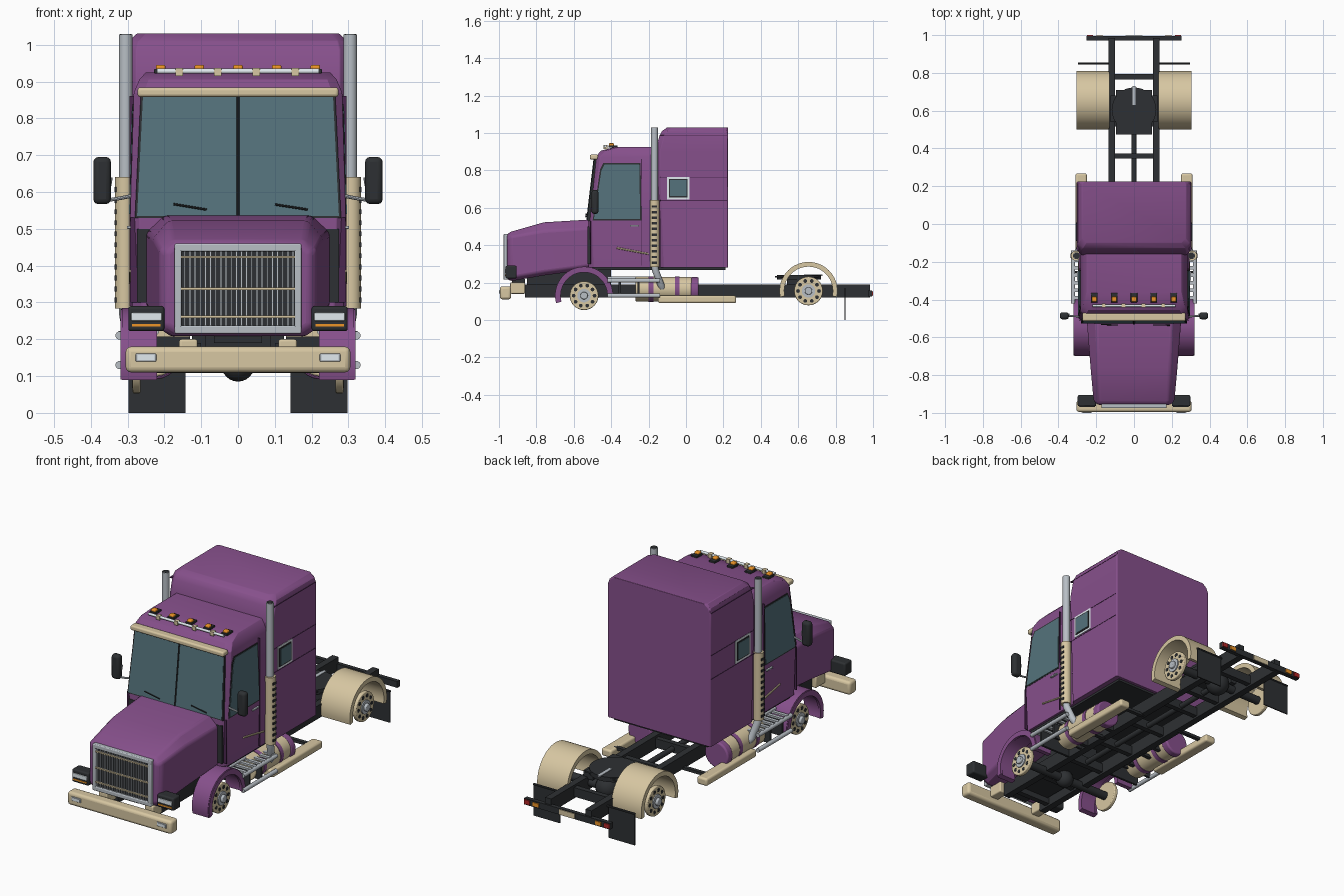
import bpy, bmesh
from math import sin, cos, pi, radians
from mathutils import Vector

if "Cube" in bpy.data.objects:
    bpy.data.objects.remove(bpy.data.objects["Cube"])

COL = dict(purple=(.24, .08, .26), seam=(.07, .02, .08), cream=(.68, .57, .36), black=(.027, .03, .033),
           grey=(.48, .52, .56), glass=(.09, .17, .2), orange=(.85, .3, .02), red=(.45, .02, .02),
           white=(.75, .82, .86))
MATS = {}
for key, c in COL.items():
    MATS[key] = bpy.data.materials.new(key)
    MATS[key].diffuse_color = (*c, 1)


def finish(name, bm, mat, mirror=False, bevel=0):
    bmesh.ops.recalc_face_normals(bm, faces=bm.faces)
    me = bpy.data.meshes.new(name)
    bm.to_mesh(me)
    bm.free()
    ob = bpy.data.objects.new(name, me)
    bpy.context.collection.objects.link(ob)
    me.materials.append(MATS[mat])
    if bevel:
        m = ob.modifiers.new("bevel", 'BEVEL')
        m.width, m.segments, m.limit_method, m.angle_limit = bevel, 3, 'ANGLE', radians(35)
    if mirror:
        ob.modifiers.new("mirror", 'MIRROR').use_mirror_merge = False
    return ob


def loft_into(bm, rings):
    vs = [[bm.verts.new(p) for p in r] for r in rings]
    n = len(vs[0])
    for a, b in zip(vs, vs[1:]):
        for i in range(n):
            bm.faces.new((a[i], a[(i + 1) % n], b[(i + 1) % n], b[i]))
    bm.faces.new(vs[0])
    bm.faces.new(vs[-1])


def loft(name, rings, mat, **kw):
    bm = bmesh.new()
    loft_into(bm, rings)
    return finish(name, bm, mat, **kw)


def prism(name, pts, off, mat, **kw):
    return loft(name, [pts, [tuple(Vector(p) + Vector(off)) for p in pts]], mat, **kw)


def boxes(name, mat, *dims, **kw):
    bm = bmesh.new()
    for x0, x1, y0, y1, z0, z1 in dims:
        loft_into(bm, [[(x0, y0, z), (x1, y0, z), (x1, y1, z), (x0, y1, z)] for z in (z0, z1)])
    return finish(name, bm, mat, **kw)


def rods(name, mat, paths, r, seg=20, **kw):
    bm = bmesh.new()
    for path in paths:
        P = [Vector(p) for p in path]
        rings = []
        for i, p in enumerate(P):
            d = (P[min(i + 1, len(P) - 1)] - P[max(i - 1, 0)]).normalized()
            u = d.orthogonal().normalized() if i == 0 else (u - d * u.dot(d)).normalized()
            v = d.cross(u)
            rings.append([p + (u * cos(2 * pi * k / seg) + v * sin(2 * pi * k / seg)) * r for k in range(seg)])
        loft_into(bm, rings)
    return finish(name, bm, mat, **kw)


def arch(name, y, z, r0, r1, x0, x1, a0, a1, mat):
    ang = [radians(a0 + (a1 - a0) * i / 28) for i in range(29)]
    rings = [[(x, y + r * cos(a), z + r * sin(a)) for x, r in ((x0, r0), (x1, r0), (x1, r1), (x0, r1))] for a in ang]
    return loft(name, rings, mat, mirror=True)


def deck(z, yf, yb, w, c=.025, cb=.004):
    return [(-w, yf + c, z), (-w + c, yf, z), (w - c, yf, z), (w, yf + c, z),
            (w, yb - cb, z), (w - cb, yb, z), (-w + cb, yb, z), (-w, yb - cb, z)]


# cab, sleeper and hood shells
loft("cab", [deck(.28, -.52, -.12, .287), deck(.535, -.525, -.12, .293), deck(.87, -.485, -.12, .283),
             deck(.905, -.455, -.12, .268), deck(.925, -.38, -.12, .25)], 'purple', bevel=.006)
loft("sleeper", [deck(.28, -.145, .225, .302), deck(.9, -.165, .225, .302), deck(.985, -.142, .225, .302),
                 deck(1.01, -.128, .225, .296, cb=.008), deck(1.03, -.1, .225, .275, cb=.012)], 'purple', bevel=.004)
boxes("cab_floor", 'black', (-.275, .275, -.5, .21, .268, .285))
HOOD = ((-.957, .195, .165, .22, .435, .458), (-.935, .214, .18, .208, .445, .472),
        (-.76, .23, .19, .238, .475, .522), (-.51, .25, .2, .272, .49, .537))
loft("hood", [[(-w + .03, y, zb), (-w, y, zb + .02), (-w, y, zs), (-wt, y, zt), (wt, y, zt), (w, y, zs),
               (w, y, zb + .02), (w - .03, y, zb)] for y, w, wt, zb, zs, zt in HOOD], 'purple', bevel=.01)
boxes("firewall_panel", 'black', (.24, .274, -.526, -.51, .3, .5), mirror=True)
boxes("sleeper_seams", 'seam', *[(.29, .3035, -.14, .22, z, z + .003) for z in (.637, .762, .985)], mirror=True)
boxes("door_seams", 'seam', (.27, .2945, -.238, -.235, .29, .86), (.27, .2915, -.512, -.509, .3, .53), mirror=True)

# windscreen, visor and wipers
screen = lambda s, y: [(-.274 - s, -.526 - y, .535 - s), (.274 + s, -.526 - y, .535 - s),
                       (.258 + s, -.487 - y, .862 + s), (-.258 - s, -.487 - y, .862 + s)]
prism("windscreen_seal", screen(.006, 0), (0, .02, 0), 'black')
prism("windscreen", screen(0, .002), (0, .02, 0), 'glass')
rods("windscreen_divider", 'black', [[(0, -.529, .535), (0, -.49, .865)]], .004, 8)
rods("wipers", 'black', [[(s - .17 if s else .1, -.534, .566), (s - .08 if s else .19, -.536, .552)] for s in (0, .001)][:1]
     + [[(-.175, -.532, .567), (-.085, -.535, .552)]], .003, 8)
boxes("sun_visor", 'cream', (-.273, .273, -.514, -.47, .858, .884), bevel=.008)

# roof marker lights
LX = (-.21, -.105, 0, .105, .21)
boxes("marker_bases", 'black', *[(x - .018, x + .018, -.415, -.365, .922, .934) for x in LX], bevel=.003)
boxes("marker_lights", 'orange', *[(x - .013, x + .013, -.412, -.385, .93, .945) for x in LX], bevel=.005)
rods("roof_light_bar", 'white', [[(-.22, -.432, .928), (.22, -.432, .928)]], .007, 12)
boxes("light_bar_clips", 'cream', *[(x + .04, x + .06, -.442, -.42, .915, .936) for x in LX[:4]])

# door windows, sleeper windows, trim
def door_glass(s, x):
    return [(x + .293, -.492 - s, .54 - s), (x + .293, -.245 + s, .54 - s),
            (x + .285, -.25 + s, .832 + s), (x + .285, -.435 - s, .832 + s), (x + .2865, -.452 - s, .80 + s)]
prism("door_window_seal", door_glass(.007, .001), (-.012, 0, 0), 'black', mirror=True)
prism("door_window", door_glass(0, .003), (-.012, 0, 0), 'glass', mirror=True)
for nm, g, x, m in (("sleeper_window_frame", 0, .305, 'white'), ("sleeper_window_seal", .011, .308, 'black'),
                    ("sleeper_window", .017, .31, 'glass')):
    boxes(nm, m, (.29, x, -.102 + g, .02 - g, .645 + g, .765 - g), mirror=True)
boxes("door_handle", 'grey', (.288, .302, -.3, -.25, .5, .508), mirror=True, bevel=.002)
rods("door_trim", 'cream', [[(.291, -.37, .385), (.291, -.2, .353)]], .005, 8, mirror=True)

# mirrors
boxes("side_mirror", 'black', (.345, .393, -.505, -.468, .567, .695), mirror=True, bevel=.014)
rods("mirror_bracket", 'grey', [[(.285, -.49, .59), (.32, -.488, .583), (.352, -.486, .578)],
                                [(.345, -.478, .64), (.352, -.478, .60), (.365, -.478, .58)]], .005, 8, mirror=True)

# grille
fr = [(-.172, .172, -.975, -.95, .438, .46), (-.172, .172, -.975, -.95, .215, .237),
      (-.172, -.153, -.975, -.95, .215, .46), (.153, .172, -.975, -.95, .215, .46)]
boxes("grille_frame", 'grey', *fr, bevel=.004)
boxes("grille_backing", 'black', (-.16, .16, -.963, -.95, .225, .45))
boxes("grille_bars", 'grey', *[(-.147 + i * .014, -.142 + i * .014, -.969, -.96, .237, .438) for i in range(22)])
boxes("grille_crossbars", 'cream', *[(-.155, .155, -.974, -.96, z, z + .006) for z in (.258, .334, .42)])

# headlights and bumper
boxes("headlight_housing", 'black', (.2, .298, -.965, -.905, .222, .29), mirror=True, bevel=.008)
boxes("headlight_lens", 'white', (.207, .29, -.969, -.95, .25, .272), mirror=True, bevel=.003)
boxes("turn_signal", 'orange', (.21, .288, -.968, -.95, .235, .242), mirror=True)
boxes("bumper", 'cream', (-.305, .305, -.995, -.935, .11, .18), bevel=.014)
boxes("fog_lamp_rim", 'grey', (.222, .278, -.998, -.98, .139, .161), mirror=True, bevel=.003)
boxes("fog_lamp", 'white', (.227, .273, -1, -.98, .143, .157), mirror=True)
boxes("bumper_mount", 'cream', (.11, .16, -.94, -.86, .14, .2), mirror=True, bevel=.006)
boxes("radiator_skirt", 'black', (-.065, .065, -.93, -.86, .19, .22))

# exhaust stacks
rods("exhaust_stack", 'grey', [[(.305, -.168, .6), (.305, -.168, 1.028)],
                               [(.305, -.168, .3), (.305, -.165, .27), (.29, -.135, .19), (.27, -.125, .165)]],
     .0185, mirror=True)
rods("exhaust_tip", 'black', [[(.305, -.168, 1.02), (.305, -.168, 1.0295)]], .0155, mirror=True)
rods("heat_shield", 'cream', [[(.308, -.168, .283), (.308, -.168, .64)]], .026, mirror=True)
boxes("heat_shield_slots", 'black', *[(.325, .335, -.181, -.155, .3 + i * .03, .313 + i * .03) for i in range(11)],
      mirror=True)

# chassis
boxes("frame_rail", 'black', (.1, .136, -.86, .985, .12, .19), mirror=True)
boxes("cross_members", 'black', *[(-.11, .11, y - .014, y + .014, .13, .178)
                                  for y in (-.8, -.6, -.38, -.15, .1, .36, .53, .78)])
rods("drive_shaft", 'black', [[(0, -.4, .15), (0, .6, .15)]], .014, 12)
boxes("engine_block", 'black', (-.09, .09, -.85, -.4, .16, .28))
for nm, y, z in (("front", -.545, .13), ("rear", .655, .155)):
    rods(nm + "_axle", 'black', [[(-.27, y, z), (.27, y, z)]], .022, 16)
    bm = bmesh.new()
    bmesh.ops.create_uvsphere(bm, u_segments=20, v_segments=12, radius=.045 if nm == "front" else .06)
    bmesh.ops.translate(bm, verts=bm.verts, vec=(0, y, z))
    finish(nm + "_differential", bm, 'black')
    # wheel rims
    rods(nm + "_rim", 'cream', [[(.265, y, z), (.286, y, z)]], .077, 32, mirror=True, bevel=.004)
    rods(nm + "_rim_holes", 'black', [[(.27, y + .056 * cos(a), z + .056 * sin(a)),
                                       (.2875, y + .056 * cos(a), z + .056 * sin(a))]
                                      for a in [i * pi / 5 for i in range(10)]], .01, 12, mirror=True)
    rods(nm + "_hub", 'grey', [[(.27, y, z), (.292, y, z)]], .036, 24, mirror=True)
    rods(nm + "_hub_cap", 'grey', [[(.28, y, z), (.305, y, z)]], .02, 20, mirror=True, bevel=.004)

# fenders and mud flaps
arch("front_fender", -.545, .13, .13, .155, .22, .315, -2, 195, 'purple')
arch("front_fender_lip", -.545, .13, .125, .152, .305, .319, -2, 195, 'purple')
arch("rear_fender", .655, .155, .13, .155, .13, .305, -12, 192, 'cream')
boxes("mud_flap", 'black', (.142, .297, .847, .853, 0, .165), mirror=True)
rods("mud_flap_hanger", 'black', [[(.1, .85, .165), (.297, .85, .165)]], .006, 8, mirror=True)

# fifth wheel
rods("fifth_wheel", 'black', [[(0, .605, .215), (0, .605, .24)]], .118, 32)
boxes("fifth_wheel_ramp", 'black', (-.095, .095, .475, .71, .228, .236))
boxes("fifth_wheel_mount", 'black', (.07, .125, .54, .68, .18, .22), mirror=True)
boxes("fifth_wheel_throat", 'grey', (-.008, .008, .63, .73, .236, .243))

# rear light bar
boxes("rear_bar", 'black', (-.252, .252, .972, .994, .125, .158))
boxes("tail_lights", 'red', (.218, .25, .975, 1, .13, .153), mirror=True)
boxes("rear_signals", 'orange', (.165, .2, .98, .999, .132, .151), mirror=True)
boxes("number_plate", 'cream', (-.045, .045, .98, .998, .128, .155))

# fuel tanks, side skirts and steps
rods("fuel_tank", 'cream', [[(.225, -.27, .165), (.225, .03, .165)]], .066, 28, mirror=True, bevel=.006)
rods("tank_end", 'purple', [[(.225, .025, .16), (.225, .068, .16)]], .069, 28, mirror=True, bevel=.008)
rods("tank_straps", 'purple', [[(.225, y, .165), (.225, y + .025, .165)] for y in (-.2, -.06)], .0685, 28, mirror=True)
boxes("tank_bracket", 'black', *[(.12, .22, y, y + .02, .12, .18) for y in (-.22, -.02)], mirror=True)
boxes("side_skirt", 'cream', (.25, .31, -.15, .268, .09, .13), mirror=True, bevel=.01)
boxes("skirt_bracket", 'black', *[(.12, .27, y, y + .02, .115, .13) for y in (-.1, .2)], mirror=True)
rods("step_rails", 'grey', [[(x, -.42, z), (x, -.14, z)] for x, z in ((.322, .21), (.322, .13), (.225, .222))],
     .011, 12, mirror=True)
boxes("step_slats", 'grey', *[(.22, .324, -.4 + i * .04, -.382 + i * .04, .212, .222) for i in range(7)], mirror=True)
boxes("step_brackets", 'black', *[(.13, .318, y, y + .012, .125, .208) for y in (-.36, -.26)], mirror=True)

# smooth round surfaces, keep edges crisp
for ob in bpy.context.collection.objects:
    ob.select_set(True)
bpy.context.view_layer.objects.active = bpy.data.objects["cab"]
bpy.ops.object.shade_smooth_by_angle(angle=radians(32))

for m in bpy.data.materials:
    if m.users and not m.is_grease_pencil:
        m.use_nodes = True
        m.node_tree.nodes["Principled BSDF"].inputs["Base Color"].default_value = m.diffuse_color
